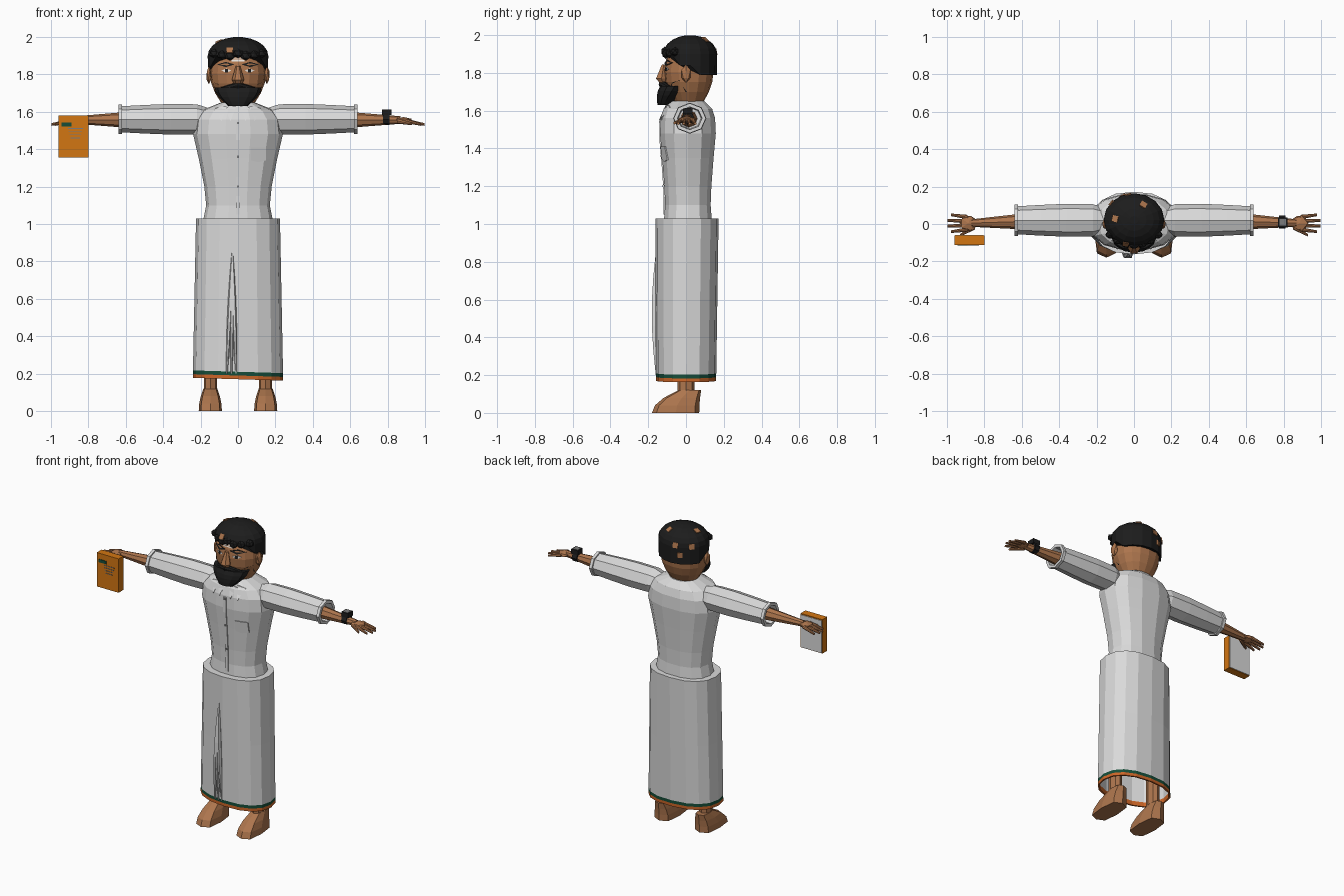
import bpy, bmesh
from math import sin, cos, pi, tau, copysign
from mathutils import Vector, Matrix
from mathutils.bvhtree import BVHTree

cube = bpy.data.objects.get("Cube")
if cube:
    bpy.data.objects.remove(cube)


def material(name, red, green, blue):
    mat = bpy.data.materials.new(name)
    mat.use_nodes = True
    colour = (red, green, blue, 1)
    mat.diffuse_color = colour
    mat.node_tree.nodes["Principled BSDF"].inputs["Base Color"].default_value = colour
    return mat


white = material("white cloth", .7, .7, .7)
skin = material("brown skin", .42, .18, .075)
black = material("black hair", .012, .012, .012)
orange = material("book orange", .65, .18, .006)
hem_orange = material("hem orange", .6, .13, .02)
green = material("dark green", .008, .075, .04)
pale = material("pale paint", .85, .82, .78)
grey = material("slate grey", .2, .2, .2)


def finish(name, bm, *materials):
    """Turn a bmesh into an object and return a lookup tree of its surface."""
    bmesh.ops.recalc_face_normals(bm, faces=bm.faces)
    tree = BVHTree.FromBMesh(bm)
    mesh = bpy.data.meshes.new(name)
    bm.to_mesh(mesh)
    bm.free()
    for mat in materials:
        mesh.materials.append(mat)
    bpy.context.collection.objects.link(bpy.data.objects.new(name, mesh))
    return tree


def loft(name, rings, *materials, axis="z", sides=8, power=1, side=1, bands=None, edit=None):
    """Skin rings of (position, centre u, centre v, radius u, radius v)."""
    bm = bmesh.new()
    loops = []
    for pos, centre_u, centre_v, radius_u, radius_v in rings:
        loop = []
        for k in range(sides):
            c, s = cos(tau * k / sides), sin(tau * k / sides)
            u = centre_u + radius_u * copysign(abs(c) ** power, c)
            v = centre_v + radius_v * copysign(abs(s) ** power, s)
            x, y, z = (pos, u, v) if axis == "x" else (u, v, pos)
            loop.append(bm.verts.new((x * side, y, z)))
        loops.append(loop)
    for i, (lower, upper) in enumerate(zip(loops, loops[1:])):
        for k in range(sides):
            face = bm.faces.new((lower[k - 1], lower[k], upper[k], upper[k - 1]))
            face.material_index = bands[i] if bands else 0
    bm.faces.new(loops[0])
    bm.faces.new(loops[-1])
    if edit:
        for vert in bm.verts:
            edit(vert.co)
        bmesh.ops.remove_doubles(bm, verts=bm.verts, dist=.001)
    return finish(name, bm, *materials)


def taper(name, start, end, radius, tip, mat, side=1):
    """Tapering limb between two points that differ in x."""
    rings = [(*start, radius, radius), (*end, tip, tip)]
    loft(name, rings, mat, axis="x", side=side)


def place(centre, size, turn=Matrix()):
    return Matrix.Translation(centre) @ turn @ Matrix.Diagonal((*size, 1))


def box(name, centre, size, mat, turn=Matrix()):
    bm = bmesh.new()
    bmesh.ops.create_cube(bm, size=1, matrix=place(centre, size, turn))
    finish(name, bm, mat)


def blob(name, centre, size, mat):
    bm = bmesh.new()
    bmesh.ops.create_icosphere(bm, subdivisions=1, radius=1, matrix=place(centre, size))
    finish(name, bm, mat)


def rect(x, z, width, height):
    a, b = width / 2, height / 2
    return [(x - a, z - b), (x + a, z - b), (x + a, z + b), (x - a, z + b)]


def diamond(x, z, width, height):
    a, b = width / 2, height / 2
    return [(x - a, z), (x, z - b), (x + a, z), (x, z + b)]


def plate(name, tree, outline, mat, lift=.006, side=1):
    """Thin plate with an x, z outline laid on the front of a surface."""
    bm = bmesh.new()
    front, back = [], []
    for x, z in outline:
        hit = tree.ray_cast(Vector((x * side, -1, z)), Vector((0, 1, 0)))[0]
        front.append(bm.verts.new((hit.x, hit.y - lift, z)))
        back.append(bm.verts.new((hit.x, hit.y, z)))
    bm.faces.new(front)
    bm.faces.new(back[::-1])
    for k in range(len(front)):
        bm.faces.new((front[k - 1], back[k - 1], back[k], front[k]))
    finish(name, bm, mat)


# Shirt body: depth follows width
outline = ((1, .19), (1.1, .17), (1.2, .18), (1.35, .21), (1.48, .24), (1.56, .23),
           (1.61, .19), (1.65, .09))
shirt = loft("shirt_body", [(z, 0, .01, w, .055 + .4 * w) for z, w in outline],
             white, sides=14, power=.85)

# Button strip, buttons, pocket and collar
for n in range(5):
    plate("button_strip", shirt, rect(0, 1.1 + n / 10, .02, .1), white)
for z in (1.2, 1.36, 1.54):
    plate("button", shirt, rect(0, z, .012, .012), grey, lift=.009)
plate("pocket", shirt, [(.07, 1.41), (.07, 1.34), (.11, 1.33), (.15, 1.34), (.15, 1.41)], white)
for side in (1, -1):
    for x in (.04, .09):
        plate("collar_point", shirt, [(x - .03, 1.63), (x, 1.55), (x + .03, 1.62)],
              white, lift=.009, side=side)


# Wrapped skirt with a two-colour hem and an inner lining
def tilt_hem(co):
    if co.z < .3:
        co.z -= .03 * co.x


def skirt_ring(z, inset):
    return z, 0, .005 * z, .245 - .02 * z - inset, .157 + .01 * z - inset


loft("wrap_skirt", [skirt_ring(z, 0) for z in (1.03, .6, .21, .19, .17)]
     + [skirt_ring(z, .01) for z in (.17, .2, .6)], white, green, hem_orange,
     sides=16, power=.85, bands=[0, 0, 1, 2, 2, 2, 0], edit=tilt_hem)

# Front pleats fanning out from one gather
for n in range(3):
    rings = []
    for k in range(6):
        t = k / 5
        bulge = sin(pi * t)
        x = -.03 + (n - 1.2) * .025 * (1 - t)
        rings.append((.2 + .65 * t, x, -.155 - .008 * bulge, .004 + .008 * bulge,
                      .006 + .016 * bulge))
    loft("pleat", rings, white, sides=6)

for side in (1, -1):
    # Foot narrowing upwards from a long sole, and ankle
    sole = [(.04 * k, (k / 3) ** 2) for k in range(4)]
    loft("foot", [(z, .148, .075 * t - .055, .062 - .025 * t, .125 - .065 * t) for z, t in sole],
         skin, power=.6, side=side)
    loft("ankle", [(z, .147, 0, .036, .046) for z in (.1, .4)], skin, side=side)

    # Sleeve with an open cuff
    sleeve = ((.16, .065), (.22, .086), (.36, .088), (.5, .082), (.62, .075), (.62, .085),
              (.64, .085), (.64, .065), (.56, .06))
    loft("sleeve", [(x, .02, 1.56, r, .93 * r) for x, r in sleeve], white, axis="x", side=side)

    # Forearm, palm, fingers and thumb
    taper("forearm", (.55, .015, 1.557), (.87, .005, 1.556), .046, .02, skin, side)
    blob("palm", (.885 * side, .004, 1.554), (.05, .045, .018), skin)
    for n in range(4):
        spread = n - 1.5
        taper("finger", (.89, .004 + .022 * spread, 1.553),
              (1 - .01 * spread ** 2, .004 + .03 * spread, 1.532), .012, .007, skin, side)
    taper("thumb", (.85, -.015, 1.552), (.93, -.06, 1.535), .015, .007, skin, side)

# Wristwatch
loft("watch_strap", [(x, .01, 1.56, .035, .031) for x in (.775, .81)], black, axis="x")
box("watch_case", (.795, .01, 1.597), (.05, .05, .03), black)
box("watch_screen", (.795, .01, 1.612), (.034, .034, .003), grey)

# Book held against the palm
box("book_cover", (-.88, -.087, 1.468), (.16, .05, .225), orange)
box("book_back_page", (-.88, -.061, 1.466), (.152, .005, .215), white)
box("book_label", (-.917, -.113, 1.532), (.056, .005, .02), green)
for n in range(4):
    box("book_line", (-.87, -.113, 1.51 - n / 60), (.08 - n / 100, .003, .004), grey)

# Neck and head
loft("neck", [(z, 0, .02, .08, .075) for z in (1.6, 1.69)], skin)
skull = [(t / 6, .15 * sin(pi * (.2 + t / 10))) for t in range(7)]
head = loft("head", [(1.645 + .32 * t, 0, .015, r, .87 * r) for t, r in skull],
            skin, sides=16, power=.92)
nose = ((1.845, .012), (1.77, .033), (1.75, .022))
loft("nose", [(z, 0, -.11 - .6 * r, r, r) for z, r in nose], skin, sides=6)


# Hair dome, raised over the face and ears
def hairline(co):
    co.z = max(co.z, 1.9 if co.y < -.04 else 1.84 if co.y < .05 else 1.79)


dome = [(1.9 + .1 * sin(pi * k / 11), .162 * cos(pi * k / 11)) for k in range(6)]
hair = loft("hair", [(z, 0, .022, r, .88 * r) for z, r in [(1.79, .16), (1.84, .161)] + dome],
            black, sides=16, edit=hairline)
for n in range(-3, 4):
    blob("fringe_tuft", (.042 * n, .006 * n * n - .112, 1.905 + .008 * cos(4 * n)),
         (.03, .022, .026), black)

# Bare patches in the hair
for spot in ((-.05, -.14, 1.95), (.06, .12, 2), (-.11, .03, 2), (-.13, .12, 1.91),
             (-.04, .2, 1.92), (-.09, .2, 1.85)):
    hit, normal = hair.find_nearest(Vector(spot))[:2]
    turn = normal.to_track_quat("Z", "Y").to_matrix().to_4x4()
    box("hair_patch", hit, (.034, .034, .008), skin, turn)

# Beard swelling from chin to cheeks
jaw = [(k / 4, .05 + .075 * sin(pi * k / 8)) for k in range(5)]
loft("beard", [(1.63 + .1 * t, 0, .06 * t - .12, r, .62 * r) for t, r in jaw], black, sides=12)

for side in (1, -1):
    # Whiskers, ears, eyes and eyebrows
    plate("cheek_beard", head, [(.07, 1.72), (.12, 1.7), (.135, 1.76), (.11, 1.75)],
          black, side=side)
    taper("moustache", (0, -.125, 1.74), (.09, -.09, 1.72), .02, .012, black, side)
    blob("ear", (.155 * side, 0, 1.795), (.016, .028, .048), skin)
    plate("eye_white", head, diamond(.062, 1.82, .054, .022), pale, lift=.004, side=side)
    plate("pupil", head, rect(.062, 1.82, .015, .018), black, lift=.007, side=side)
    plate("eyebrow", head, diamond(.065, 1.853, .095, .028), black, lift=.008, side=side)

# Painted forehead stripes
for n in range(3):
    plate("forehead_stripe", head, rect(0, 1.873 + n / 100, .07, .006), pale)
